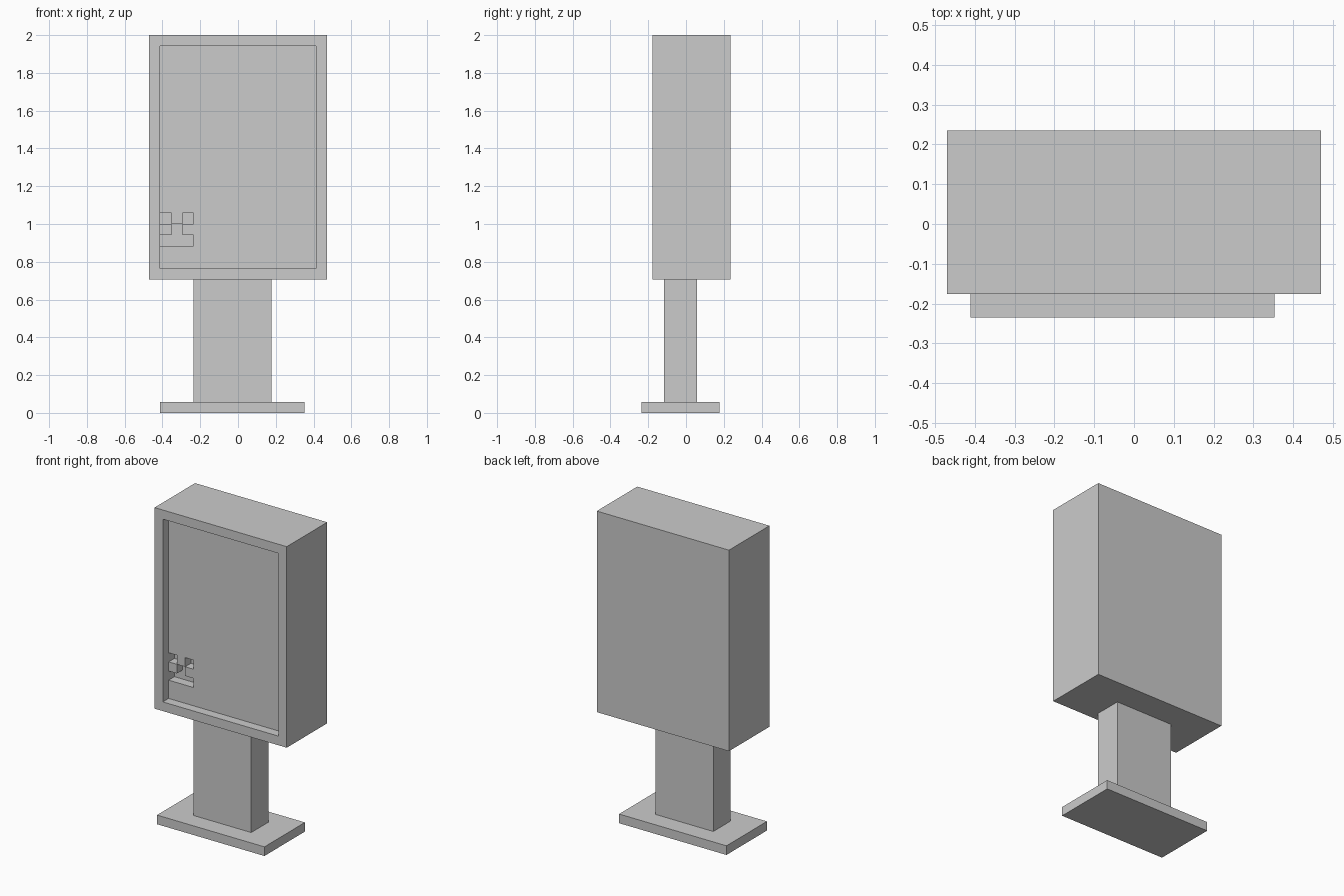
import bpy
import bmesh
from mathutils import Vector

U = 1 / 17  # the whole design sits on a regular module

if "Cube" in bpy.data.objects:
    bpy.data.objects.remove(bpy.data.objects["Cube"], do_unlink=True)

grey = bpy.data.materials.new("light_grey")
grey.use_nodes = True
colour = (0.6, 0.6, 0.6, 1)
grey.diffuse_color = colour
grey.node_tree.nodes["Principled BSDF"].inputs["Base Color"].default_value = colour


def box(name, low, high):
    """Flat-shaded box between two corners given in modules."""
    low, high = Vector(low) * U, Vector(high) * U
    bm = bmesh.new()
    bmesh.ops.create_cube(bm, size=1)
    bmesh.ops.scale(bm, vec=high - low, verts=bm.verts)
    bmesh.ops.translate(bm, vec=(low + high) / 2, verts=bm.verts)
    mesh = bpy.data.meshes.new(name)
    bm.to_mesh(mesh)
    bm.free()
    mesh.materials.append(grey)
    obj = bpy.data.objects.new(name, mesh)
    bpy.context.collection.objects.link(obj)
    return obj


def carve(target, low, high):
    """Cut a box-shaped pocket and discard the cutter."""
    cutter = box("pocket_cutter", low, high)
    cutter.hide_render = True
    mod = target.modifiers.new("pocket", 'BOOLEAN')
    mod.operation = 'DIFFERENCE'
    mod.solver = 'EXACT'
    mod.object = cutter
    bpy.context.view_layer.objects.active = target
    bpy.ops.object.modifier_apply(modifier=mod.name)
    bpy.data.objects.remove(cutter, do_unlink=True)


# Stand
box("base_plate", (-7, -4, 0), (6, 3, 1))
box("post", (-4, -2, 1), (3, 1, 12))

# Cabinet with a sunken display panel
cabinet = box("cabinet", (-8, -3, 12), (8, 4, 34))
carve(cabinet, (-7, -4, 13), (7, -2, 33))

# Small deeper notches in the lower corner of the panel
for x0, x1, z in ((-7, -4, 15), (-6, -5, 16), (-7, -6, 17), (-5, -4, 17)):
    carve(cabinet, (x0, -2.5, z), (x1, -1, z + 1))
